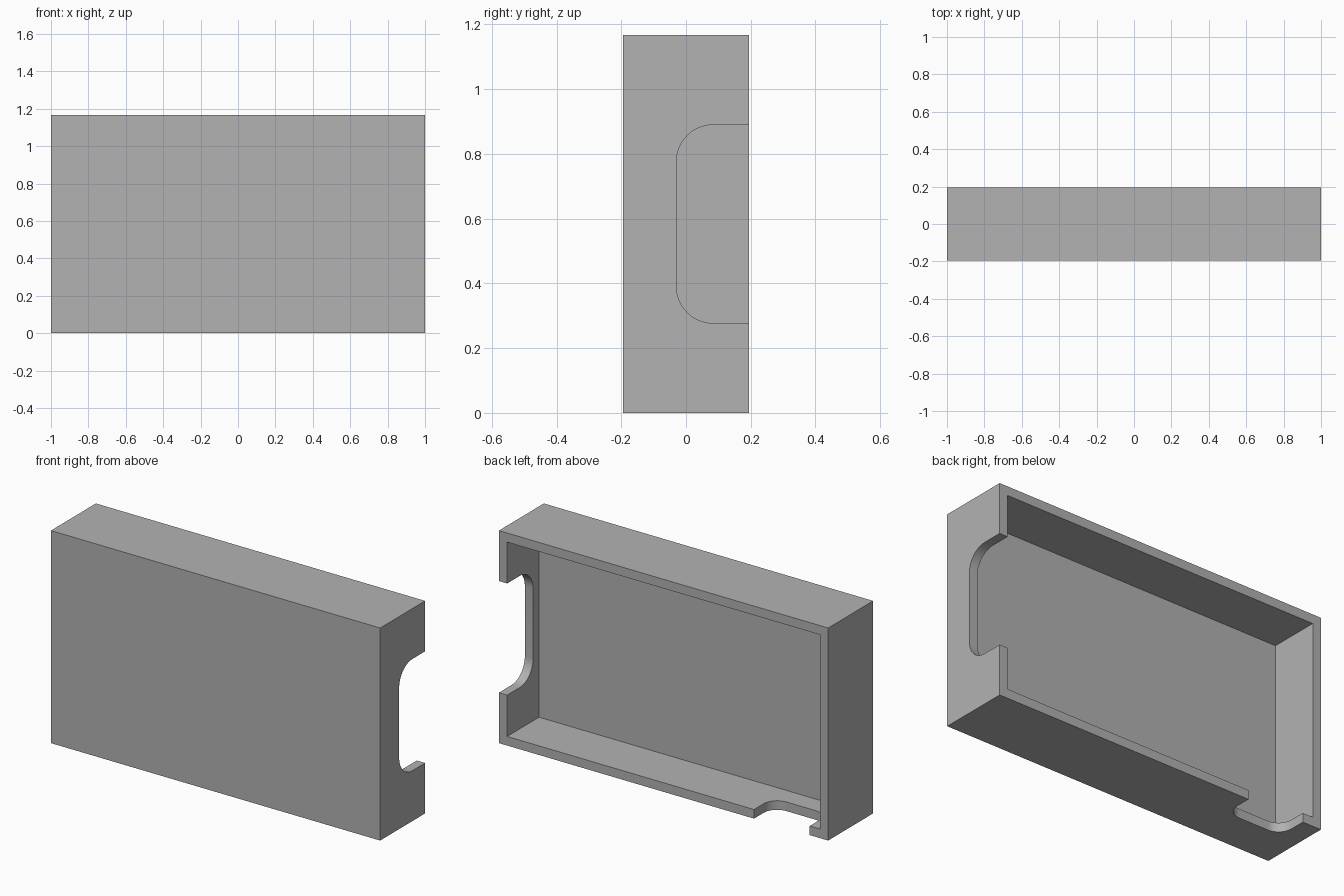
import bpy
import bmesh
import math

old = bpy.data.objects.get("Cube")
if old:
    bpy.data.objects.remove(old, do_unlink=True)

W, D, H = 2.0, 0.39, 1.167   # outer size
WALL = 0.05                  # side wall thickness
FLOOR_Y = -0.082             # inside face of the front panel
BACK = D / 2
OVER = 0.1                   # how far cutters reach past the surface

grey = bpy.data.materials.new("grey_plastic")
grey.use_nodes = True
grey.diffuse_color = (0.448, 0.448, 0.448, 1)
grey.node_tree.nodes["Principled BSDF"].inputs["Base Color"].default_value = grey.diffuse_color


def box(name, low, high):
    """Box between two opposite corners."""
    bm = bmesh.new()
    bmesh.ops.create_cube(bm, size=1)
    for v in bm.verts:
        v.co = [lo + (c + 0.5) * (hi - lo) for c, lo, hi in zip(v.co, low, high)]
    mesh = bpy.data.meshes.new(name)
    bm.to_mesh(mesh)
    bm.free()
    mesh.materials.append(grey)
    obj = bpy.data.objects.new(name, mesh)
    bpy.context.collection.objects.link(obj)
    return obj


def round_inner_corners(obj, axis, radius):
    """Round the two deep (lowest y) edges that run along the axis."""
    bm = bmesh.new()
    bm.from_mesh(obj.data)
    deep = min(v.co.y for v in bm.verts)
    edges = [e for e in bm.edges
             if all(abs(v.co.y - deep) < 1e-4 for v in e.verts)
             and abs(e.verts[0].co[axis] - e.verts[1].co[axis]) > 1e-4]
    bmesh.ops.bevel(bm, geom=edges, offset=radius, segments=12,
                    profile=0.5, affect='EDGES')
    bm.to_mesh(obj.data)
    bm.free()


def cut(target, cutter):
    """Subtract the cutter and discard it."""
    cutter.hide_render = True
    bpy.context.view_layer.objects.active = target
    mod = target.modifiers.new("cut", 'BOOLEAN')
    mod.operation = 'DIFFERENCE'
    mod.solver = 'EXACT'
    mod.object = cutter
    bpy.ops.object.modifier_apply(modifier=mod.name)
    bpy.data.objects.remove(cutter, do_unlink=True)


# Shell: solid block hollowed out from the back
shell = box("case_shell", (-W / 2, -D / 2, 0), (W / 2, D / 2, H))
cut(shell, box("cavity", (-W / 2 + WALL, FLOOR_Y, WALL),
               (W / 2 - WALL, BACK + OVER, H - WALL)))

# Large rounded notch in the left side wall
side_notch = box("side_notch", (W / 2 - WALL - 0.03, -0.03, 0.277),
                 (W / 2 + OVER, BACK + OVER, 0.89))
round_inner_corners(side_notch, 0, 0.115)
cut(shell, side_notch)

# Small rounded notch in the bottom wall
bottom_notch = box("bottom_notch", (-0.888, 0.03, -OVER),
                   (-0.55, BACK + OVER, WALL + 0.03))
round_inner_corners(bottom_notch, 2, 0.08)
cut(shell, bottom_notch)

# Smooth the rounded notch corners only
bpy.ops.object.select_all(action='DESELECT')
shell.select_set(True)
bpy.context.view_layer.objects.active = shell
bpy.ops.object.shade_smooth_by_angle(angle=math.radians(30))
